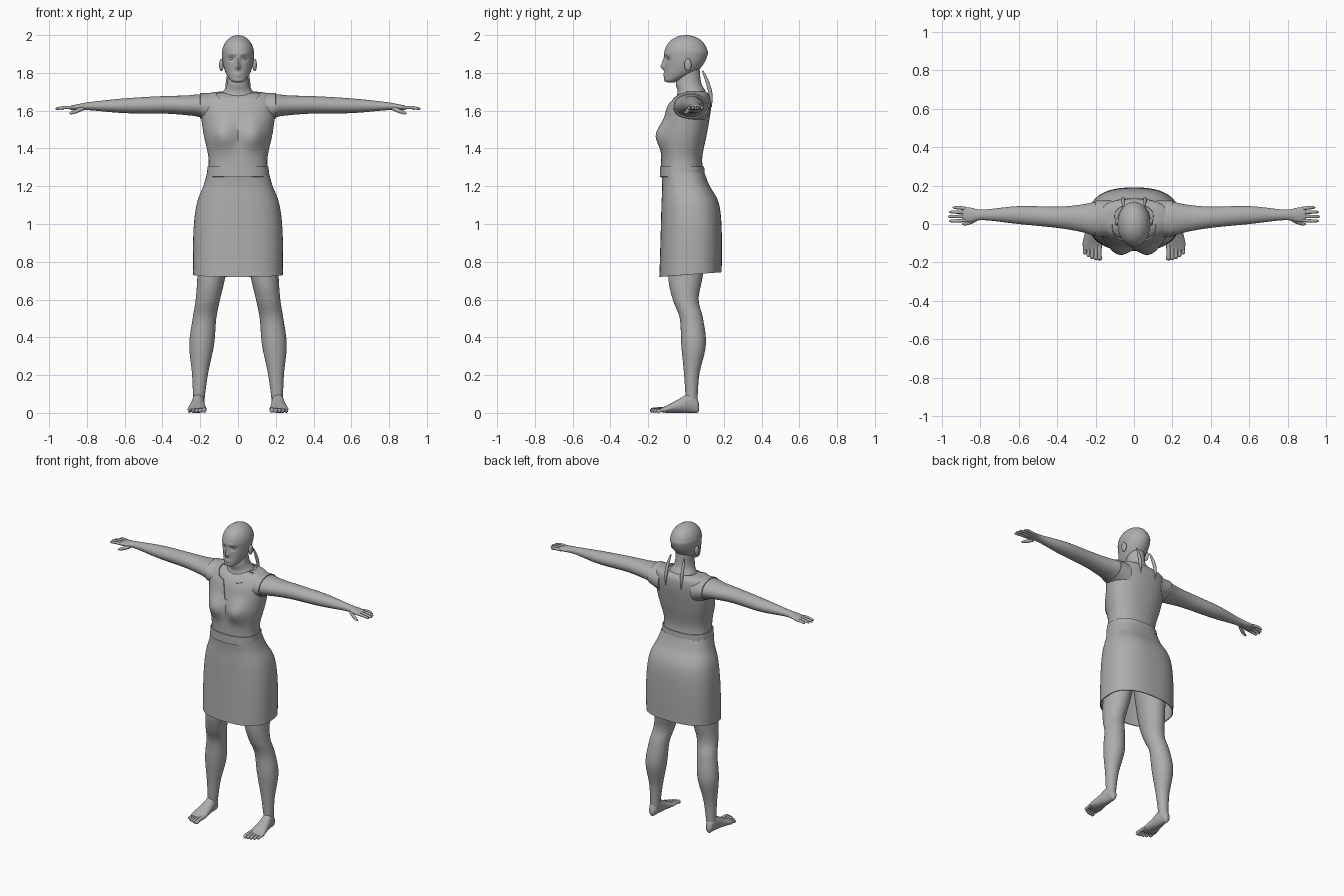
import bpy, bmesh, math
from mathutils import Vector

if "Cube" in bpy.data.objects:
    bpy.data.objects.remove(bpy.data.objects["Cube"])

GREY = (.42, .42, .42, 1)
grey = bpy.data.materials.new("plain grey")
grey.use_nodes = True
grey.diffuse_color = GREY
grey.node_tree.nodes["Principled BSDF"].inputs["Base Color"].default_value = GREY
parts = []


def register(name, data):
    obj = bpy.data.objects.new(name, data)
    bpy.context.collection.objects.link(obj)
    data.materials.append(grey)
    parts.append(obj)
    return obj


def mesh_object(name, bm):
    bmesh.ops.recalc_face_normals(bm, faces=bm.faces[:])
    mesh = bpy.data.meshes.new(name)
    bm.to_mesh(mesh)
    bm.free()
    return register(name, mesh)


def mirror(obj):
    obj.modifiers.new("both sides", 'MIRROR')
    return obj


def thicken(obj):
    cloth = obj.modifiers.new("cloth", 'SOLIDIFY')
    cloth.thickness, cloth.offset = .006, 1
    return obj


def smooth_rows(rows, steps):
    """Catmull-Rom interpolation between the given rows."""
    rows = [Vector(row) for row in rows]
    padded = [rows[0]] + rows + [rows[-1]]
    result = []
    for before, start, end, after in zip(padded, padded[1:], padded[2:], padded[3:]):
        leave, arrive = (end - before) / 2, (after - start) / 2
        for step in range(steps):
            t = step / steps
            ease = t * t * (3 - 2 * t)
            result.append(start * (1 - ease) + end * ease
                          + leave * t * (1 - t) ** 2 - arrive * t * t * (1 - t))
    return result + [rows[-1]]


def loft(name, axis, rows, sides=48, steps=8, power=2, bumps=(), caps=True):
    """Rows are (position, min, max, min, max) along the axis; bumps push the front."""
    bm = bmesh.new()
    rings = []
    for position, low_a, high_a, low_b, high_b in smooth_rows(rows, steps):
        ring = []
        for k in range(sides):
            angle = math.tau * k / sides
            c, s = (math.copysign(abs(f) ** (2 / power), f)
                    for f in (math.cos(angle), math.sin(angle)))
            co = [(low_a + high_a + c * (high_a - low_a)) / 2,
                  (low_b + high_b + s * (high_b - low_b)) / 2]
            co.insert(axis, position)
            for x, z, width, height, amount in bumps:
                fall = ((abs(co[0]) - x) / width) ** 2 + ((co[2] - z) / height) ** 2
                co[1] -= amount * max(0, -s) * math.exp(-fall / 2)
            ring.append(bm.verts.new(co))
        rings.append(ring)
    for low, high in zip(rings, rings[1:]):
        for k in range(sides):
            j = (k + 1) % sides
            bm.faces.new((low[k], low[j], high[j], high[k]))
    if caps:
        bm.faces.new(rings[0])
        bm.faces.new(rings[-1])
    return mesh_object(name, bm)


def symmetric(rows):
    """Turn (height, half width, front, back) into loft rows."""
    return [(z, -width, width, front, back) for z, width, front, back in rows]


def tube(name, points, radii):
    curve = bpy.data.curves.new(name, 'CURVE')
    curve.dimensions = '3D'
    curve.bevel_depth, curve.bevel_resolution, curve.use_fill_caps = 1, 3, True
    line = curve.splines.new('POLY')
    rows = smooth_rows([(*point, radius) for point, radius in zip(points, radii)], 5)
    line.points.add(len(rows) - 1)
    for point, (x, y, z, radius) in zip(line.points, rows):
        point.co, point.radius = (x, y, z, 1), radius
    return register(name, curve)


def ball(name, centre, size):
    bm = bmesh.new()
    bmesh.ops.create_uvsphere(bm, u_segments=20, v_segments=12, radius=1)
    bmesh.ops.scale(bm, vec=size, verts=bm.verts)
    bmesh.ops.translate(bm, vec=centre, verts=bm.verts)
    return mesh_object(name, bm)


# Head: jaw rows under a rounded dome, with eye sockets, brow, nose and lips
jaw = [(1.75, .02, -.1, -.06), (1.76, .04, -.115, -.03), (1.8, .065, -.113, .05),
       (1.85, .08, -.112, .095)]
dome = []
for step in range(7):
    turn = math.pi / 2 * step / 6.2
    reach = math.cos(turn) * .115
    dome.append((1.9 + math.sin(turn) / 10, reach * .74, -reach, reach))
sockets = (.034, 1.876, .014, .01, -.011)
brow = (.03, 1.9, .02, .007, .004)
nose = [(0, 1.832, .009, .011, .02), (0, 1.858, .007, .015, .013)]
lips = [(0, z, .017, .004, .006) for z in (1.786, 1.797)]
loft("head", 2, symmetric(jaw + dome), sides=96, bumps=[sockets, brow, *nose, *lips])
mirror(ball("eyes", (.034, -.086, 1.876), (.014, .0125, .009)))
mirror(ball("ears", (.088, .01, 1.842), (.012, .019, .033)))

# Neck
loft("neck", 2, symmetric([(1.65, .13, -.06, .12), (1.7, .08, -.045, .105),
                           (1.75, .057, -.053, .08), (1.85, .05, -.03, .07)]))

# Torso skin and the bodice over it
chest = dict(
    axis=2, sides=64, power=2.3, bumps=[(.085, 1.47, .05, .05, .05)],
    rows=symmetric([(1.25, .155, -.125, .09), (1.35, .15, -.125, .08), (1.48, .177, -.115, .105),
                    (1.6, .192, -.1, .125), (1.66, .188, -.07, .125), (1.685, .16, -.04, .115),
                    (1.695, .1, -.02, .1)]))
loft("torso", **chest)
bodice = thicken(loft("bodice", caps=False, **chest))

# Neckline with a narrow slit, cut out of the bodice
half = [(.13, 1.75), (.11, 1.68), (.085, 1.65), (.045, 1.64), (.03, 1.6), (.015, 1.54)]
outline = half + [(0, 1.53)] + [(-x, z) for x, z in reversed(half)]
bm = bmesh.new()
face = bm.faces.new([bm.verts.new((x, -.3, z)) for x, z in outline])
grown = bmesh.ops.extrude_face_region(bm, geom=[face])["geom"]
moved = [item for item in grown if isinstance(item, bmesh.types.BMVert)]
bmesh.ops.translate(bm, vec=(0, .3, 0), verts=moved)
cutter = mesh_object("neckline_cutter", bm)
parts.remove(cutter)
cutter.hide_render = True
cut = bodice.modifiers.new("neckline", 'BOOLEAN')
cut.operation, cut.solver, cut.object = 'DIFFERENCE', 'EXACT', cutter

# Skirt, with the hem a little higher at the back
skirt = loft("skirt", 2, symmetric([
    (.72, .232, -.135, .183), (.95, .23, -.128, .183), (1.1, .213, -.124, .168),
    (1.2, .177, -.12, .118), (1.27, .158, -.125, .092)]), sides=64, power=2.5, caps=False)
for vert in skirt.data.vertices:
    vert.co.z += .14 * (vert.co.y + .14) * (1.27 - vert.co.z)
thicken(skirt)

# Belt
thicken(loft("belt", 2, symmetric([(1.25, .16, -.133, .094), (1.305, .155, -.132, .09)]),
             sides=64, power=2.4, caps=False))

# Arms with palms, and the armholes of the bodice around their roots
shoulder = [(.12, -.06, .12, 1.53, 1.687), (.2, -.06, .115, 1.565, 1.687)]
mirror(loft("arms", 0, shoulder + [
    (.28, -.04, .1, 1.577, 1.68), (.4, -.02, .09, 1.585, 1.677), (.6, 0, .093, 1.587, 1.665),
    (.78, .02, .075, 1.602, 1.646), (.85, .01, .085, 1.604, 1.634), (.885, .012, .087, 1.605, 1.626),
    (.895, .02, .08, 1.61, 1.62)]))
mirror(thicken(loft("armholes", 0, shoulder, caps=False)))

# Fingers and thumbs
for i, finger in enumerate(("index", "middle", "ring", "little")):
    y = .02 + .02 * i
    spread = y * 1.15 - .007
    tip = .967 - .006 * (i - 1) ** 2
    mirror(tube(finger + "_fingers", [(.87, y, 1.616), (.915, spread, 1.617),
                                      (tip - .01, spread, 1.611), (tip, spread, 1.61)],
                [.009, .009, .007, .002]))
mirror(tube("thumbs", [(.82, .025, 1.612), (.85, .01, 1.6), (.88, 0, 1.588), (.893, 0, 1.585)],
            [.01, .011, .008, .002]))

# Legs
mirror(loft("legs", 2, [
    (.05, .18, .237, 0, .06), (.2, .16, .243, -.01, .07), (.36, .127, .258, -.025, .105),
    (.5, .115, .24, -.033, .09), (.6, .095, .224, -.07, .067), (.72, .067, .215, -.094, .088),
    (1, .01, .2, -.1, .14)]))

# Feet, with toes shrinking outward
mirror(loft("feet", 1, [
    (.07, .2, .22, .02, .04), (.06, .19, .232, 0, .075), (.03, .18, .24, 0, .11),
    (-.04, .174, .254, 0, .072), (-.1, .167, .267, 0, .04), (-.135, .17, .262, .005, .024)]))
for i, toe in enumerate(("big", "second", "third", "fourth", "little")):
    x = .18 + .019 * i
    tip = .002 * i * i - .19
    size = .013 - .001 * i
    mirror(tube(toe + "_toes", [(x, -.1, size * 1.5), (x, tip + .03, size * 1.4),
                                (x, tip + .008, size), (x, tip, size)],
                [size, size * .9, size, size * .3]))

# Hanging braids behind the neck
mirror(tube("braids", [(.05, .088, 1.81), (.055, .11, 1.76), (.058, .13, 1.69), (.058, .135, 1.62)],
            [.004, .009, .01, .002]))

# Finish: apply modifiers, drop the cutter, smooth shading
bpy.ops.object.select_all(action='DESELECT')
for obj in parts:
    obj.select_set(True)
bpy.context.view_layer.objects.active = parts[0]
bpy.ops.object.convert(target='MESH')
bpy.data.objects.remove(cutter)
bpy.ops.object.shade_smooth_by_angle(angle=math.radians(40))
